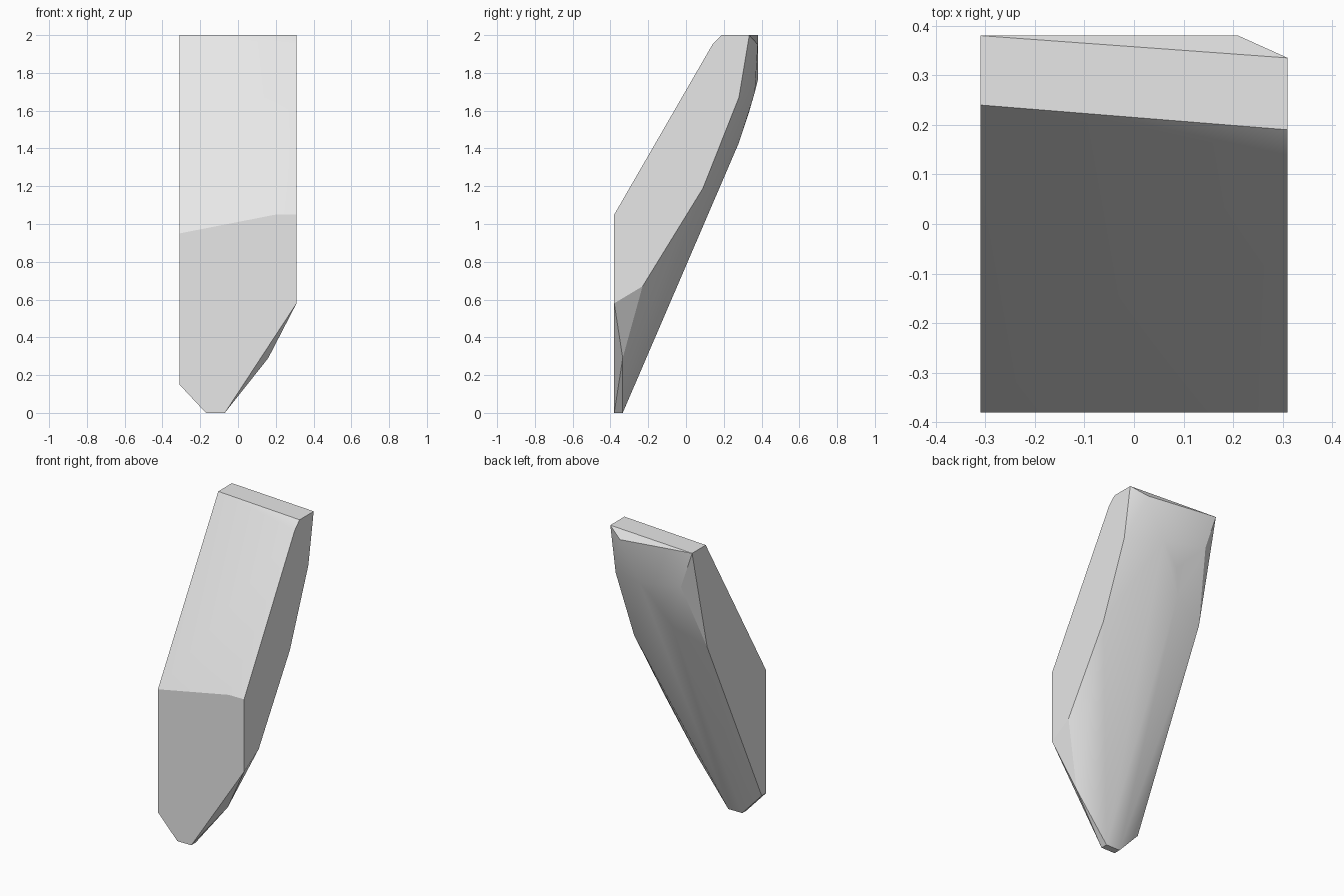
import bpy
import bmesh
import math

# Remove the default cube only
cube = bpy.data.objects.get("Cube")
if cube:
    bpy.data.objects.remove(cube, do_unlink=True)

# Plain grey stone
stone = bpy.data.materials.new("plain_grey")
stone.use_nodes = True
grey = (0.8, 0.8, 0.8, 1.0)
stone.diffuse_color = grey
stone.node_tree.nodes["Principled BSDF"].inputs["Base Color"].default_value = grey

half_width = 0.31
front, foot_back, back = -0.38, -0.335, 0.38

# Side outlines as (y, z) pairs
left_outline = [(front, 1.05), (0.14, 1.95), (0.19, 2), (0.335, 2),
                (0.28, 1.67), (0.09, 1.19), (-0.23, 0.67), (front, 0.58)]
right_outline = [(front, 0.95), (0.24, 2), (back, 2), (0.225, 1.33),
                 (foot_back, 0.15), (front, 0.15)]

# Narrow foot as (x, z) pairs, given the same thickness throughout
foot_outline = [(-0.17, 0), (-0.07, 0)]

# Single corners: front brow, foot chamfer, and the rounded back
corners = [(0.2, front, 1.05), (0.16, foot_back, 0.29),
           (0.21, back, 1.95), (-0.23, back, 1.76),
           (0.08, 0.365, 1.7), (-0.05, 0.33, 1.58), (-0.1, 0.28, 1.43)]

points = [(half_width, y, z) for y, z in left_outline]
points += [(-half_width, y, z) for y, z in right_outline]
points += [(x, y, z) for x, z in foot_outline for y in (front, foot_back)]
points += corners

# Wrap the outlines in one convex shard and merge its flat faces
bm = bmesh.new()
for point in points:
    bm.verts.new(point)
hull = bmesh.ops.convex_hull(bm, input=bm.verts[:])
loose = [v for v in bm.verts if not v.link_faces]
bmesh.ops.delete(bm, geom=loose, context="VERTS")
bmesh.ops.dissolve_limit(bm, angle_limit=math.radians(1),
                         verts=bm.verts[:], edges=bm.edges[:])
bmesh.ops.recalc_face_normals(bm, faces=bm.faces[:])

mesh = bpy.data.meshes.new("stone_shard")
bm.to_mesh(mesh)
bm.free()
mesh.materials.append(stone)
shard = bpy.data.objects.new("stone_shard", mesh)
bpy.context.collection.objects.link(shard)

# Soft back, crisp broken edges
bpy.ops.object.select_all(action="DESELECT")
shard.select_set(True)
bpy.context.view_layer.objects.active = shard
bpy.ops.object.shade_smooth_by_angle(angle=math.radians(28))
